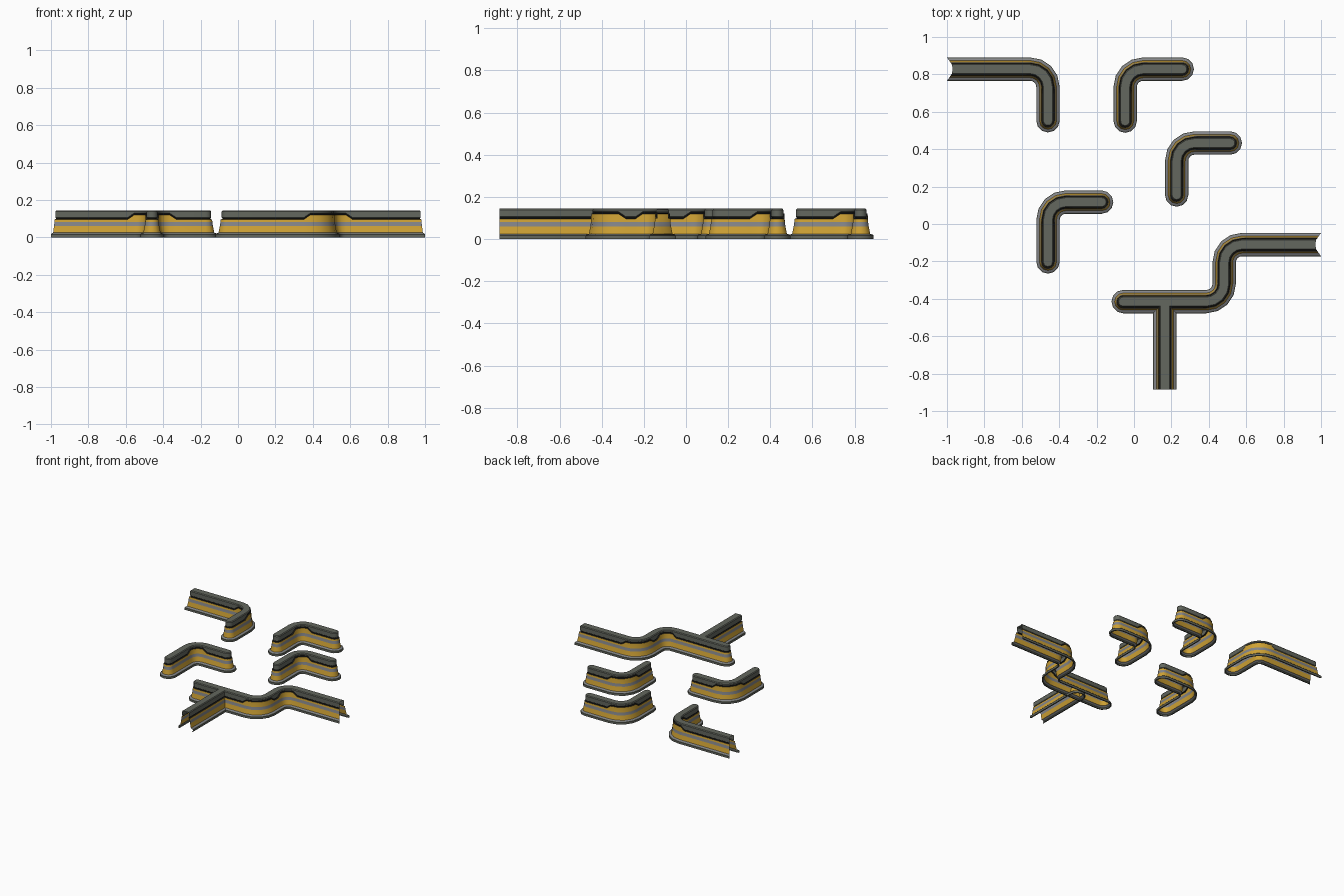
import bpy, bmesh
from math import radians
from mathutils import Vector, Matrix

cube = bpy.data.objects.get("Cube")
if cube:
    bpy.data.objects.remove(cube)


def material(name, rgb):
    m = bpy.data.materials.new(name)
    m.use_nodes = True
    m.diffuse_color = (*rgb, 1)
    m.node_tree.nodes["Principled BSDF"].inputs["Base Color"].default_value = (*rgb, 1)
    return m


MATERIALS = [
    material("dark_grey", (0.125, 0.135, 0.112)),
    material("mid_grey", (0.23, 0.235, 0.25)),
    material("yellow", (0.62, 0.36, 0.035)),
    material("black", (0.012, 0.012, 0.012)),
]
DARK, MID, YELLOW, BLACK = range(4)

HALF = 0.0625     # half width of the foot
RADIUS = 0.095    # centreline radius of the bends
LIFT = 0.024      # rise of the cap's lower edge in the bends
RAMP = 0.035

# Half cross-section: distance from centre, height, lifted in bends, colour of band above
PROFILE = [
    (0.053, 0.0, 0, DARK), (HALF, 0.0, 0, DARK), (HALF, 0.016, 0, DARK),
    (0.058, 0.021, 0, MID), (0.046, 0.025, 0, YELLOW), (0.039, 0.06, 0, MID),
    (0.036, 0.082, 0, YELLOW), (0.034, 0.096, 1, BLACK), (0.025, 0.098, 1, BLACK),
    (0.025, 0.103, 1, DARK), (0.029, 0.106, 1, DARK), (0.029, 0.138, 0, DARK),
    (0.024, 0.144, 0, DARK), (0.0, 0.144, 0, DARK),
]


def turn(v, degrees):
    return Matrix.Rotation(radians(degrees), 2) @ v


def centreline(corners):
    """Rounded path as (point, direction, lift) samples."""
    pts = [Vector(c) for c in corners]
    out = [(pts[0], (pts[1] - pts[0]).normalized(), 0)]
    for a, b, c in zip(pts, pts[1:], pts[2:]):
        d, e = (b - a).normalized(), (c - b).normalized()
        sign = 1 if d.x * e.y - d.y * e.x > 0 else -1
        start, end = b - d * RADIUS, b + e * RADIUS
        centre = start + turn(d, 90 * sign) * RADIUS
        out.append((start - d * RAMP, d, 0))
        for k in range(5):
            angle = sign * 22.5 * k
            out.append((centre + turn(start - centre, angle), turn(d, angle), 1))
        out.append((end + e * RAMP, e, 0))
    out.append((pts[-1], (pts[-1] - pts[-2]).normalized(), 0))
    return out


def wall(name, corners, finish="round"):
    """Sweep the half section round the outline; the start is always rounded."""
    line = centreline(corners)
    none = Vector((0, 0))
    tail = line[-1][1] if finish == "notched" else none
    last = len(line) - 1
    sides = {}
    for side in (90, -90):
        sides[side] = [(p, turn(d, side), lift, tail if i == last else none)
                       for i, (p, d, lift) in enumerate(line)]
    p, d, _ = line[0]
    stations = sides[90][::-1]
    stations += [(p, turn(d, a), 0, none) for a in (120, 150, 180, 210, 240)]
    stations += sides[-90]
    if finish == "round":
        p, d, _ = line[-1]
        stations += [(p, turn(d, a), 0, none) for a in (-60, -30, 0, 30, 60)]

    bm = bmesh.new()
    rings = []
    for p, n, lift, t in stations:
        ring = []
        for dist, z, raised, _ in PROFILE:
            q = p + n * dist - t * min(0.03, (HALF - dist) * 0.7)
            ring.append(bm.verts.new((q.x, q.y, z + LIFT * lift * raised)))
        rings.append(ring)
    pairs = list(zip(rings, rings[1:]))
    if finish == "round":
        pairs.append((rings[-1], rings[0]))
    for a, b in pairs:
        for j in range(len(PROFILE) - 1):
            f = bm.faces.new((a[j], b[j], b[j + 1], a[j + 1]))
            f.material_index = PROFILE[j][3]
    bmesh.ops.remove_doubles(bm, verts=bm.verts, dist=0.0002)
    mesh = bpy.data.meshes.new(name)
    bm.to_mesh(mesh)
    bm.free()
    for m in MATERIALS:
        mesh.materials.append(m)
    obj = bpy.data.objects.new(name, mesh)
    bpy.context.collection.objects.link(obj)
    bpy.ops.object.select_all(action="DESELECT")
    obj.select_set(True)
    bpy.context.view_layer.objects.active = obj
    bpy.ops.object.shade_smooth_by_angle(angle=radians(32))


# Three equal corner walls: x of the leg, y of the arm
for name, x, y in (("back_corner_wall", -0.047, 0.828),
                   ("middle_corner_wall", 0.228, 0.433),
                   ("left_corner_wall", -0.46, 0.117)):
    length_y = 0.32 if name == "left_corner_wall" else 0.278
    length_x = 0.305 if name == "back_corner_wall" else 0.287
    wall(name, [(x, y - length_y), (x, y), (x + length_x, y)])

# Long corner wall running off the left edge
wall("back_edge_wall", [(-0.46, 0.552), (-0.46, 0.828), (-1, 0.828)], "notched")

# Stepped wall with a straight branch towards the front
wall("stepped_wall", [(-0.058, -0.415), (0.482, -0.415),
                      (0.482, -0.11), (1, -0.11)], "notched")
wall("branch_wall", [(0.165, -0.44), (0.165, -0.885)], "flat")
